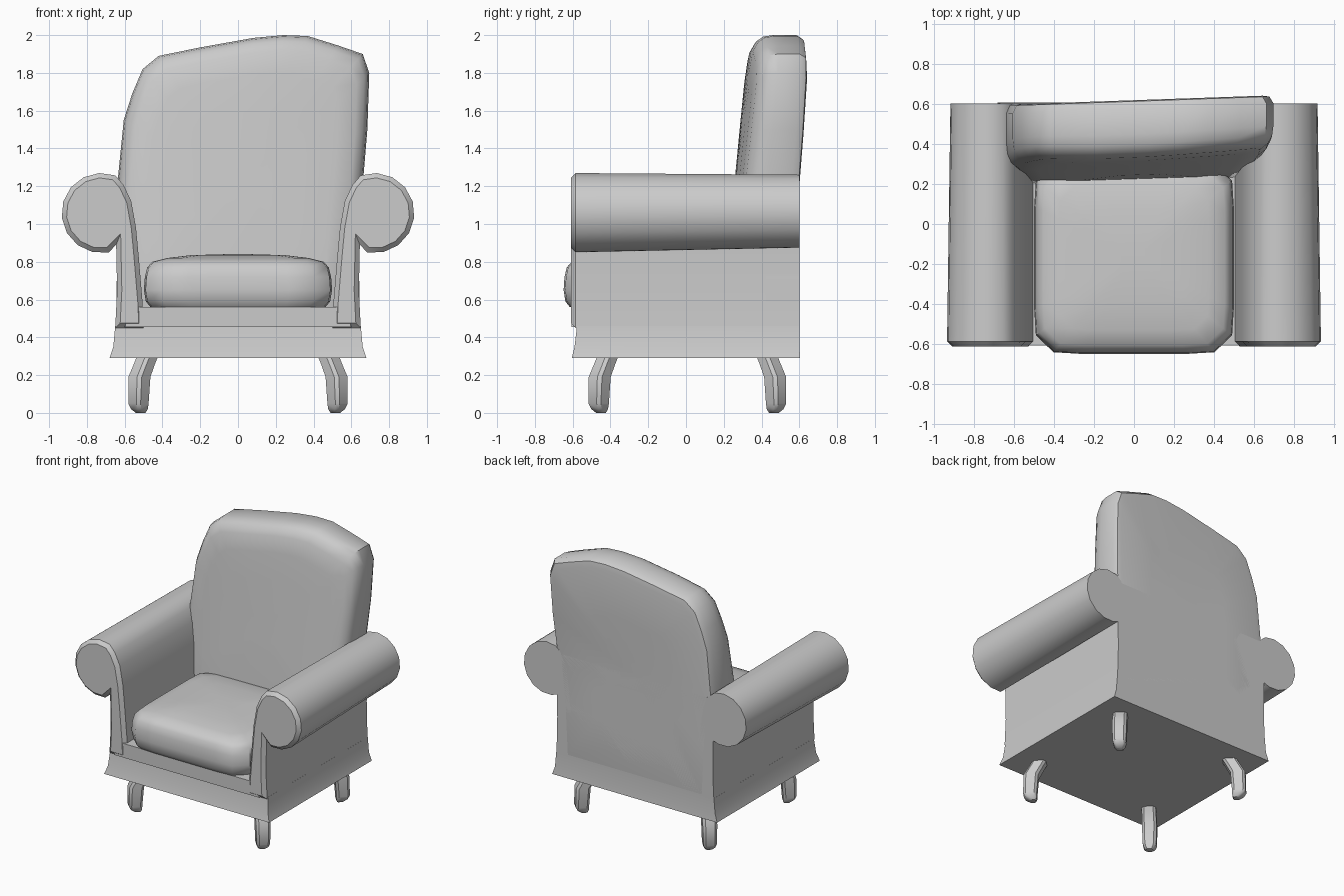
import bpy, bmesh, math
from math import sin, cos, radians, pi

if "Cube" in bpy.data.objects:
    bpy.data.objects.remove(bpy.data.objects["Cube"])


def loft(name, rings, mirror=False, chamfer=0.0, angle=40):
    """Skin a list of closed rings, cap both ends, optionally chamfer the first cap."""
    bm = bmesh.new()
    loops = [[bm.verts.new(p) for p in ring] for ring in rings]
    n = len(rings[0])
    for a, b in zip(loops, loops[1:]):
        for i in range(n):
            j = (i + 1) % n
            bm.faces.new((a[i], a[j], b[j], b[i]))
    first = bm.faces.new(loops[0])
    bm.faces.new(loops[-1][::-1])
    bmesh.ops.recalc_face_normals(bm, faces=bm.faces)
    if chamfer:
        bmesh.ops.inset_individual(bm, faces=[first], thickness=chamfer,
                                   depth=chamfer, use_even_offset=True)
    bmesh.ops.recalc_face_normals(bm, faces=bm.faces)
    mesh = bpy.data.meshes.new(name)
    bm.to_mesh(mesh)
    bm.free()
    ob = bpy.data.objects.new(name, mesh)
    bpy.context.collection.objects.link(ob)
    if mirror:
        ob.modifiers.new("Mirror", 'MIRROR')
    bpy.ops.object.select_all(action='DESELECT')
    ob.select_set(True)
    bpy.context.view_layer.objects.active = ob
    bpy.ops.object.shade_smooth_by_angle(angle=radians(angle))
    return ob


def rect(x, y0, y1, z):
    return [(-x, y0, z), (x, y0, z), (x, y1, z), (-x, y1, z)]


# Flared skirt, front rail with seat deck, rear panel
loft("skirt", [rect(0.68, -0.605, 0.605, 0.29), rect(0.66, -0.59, 0.6, 0.35),
               rect(0.65, -0.577, 0.6, 0.46)])
loft("seat_frame", [rect(0.6, -0.607, 0.59, 0.455), rect(0.56, -0.607, 0.59, 0.56)])
loft("rear_panel", [rect(0.645, 0.42, 0.6, 0.45), rect(0.64, 0.42, 0.6, 0.85),
                    rect(0.63, 0.42, 0.6, 1.2)])


# Rolled arms: scroll profile lofted front to back
def arm_profile(y, r, cz):
    pts = [(0.50, 0.45), (0.505, 0.58), (0.525, 0.82), (0.54, 0.98),
           (0.565, 1.12), (0.605, 1.205)]
    for i in range(10):
        a = radians(110 - i * 210 / 9)
        pts.append((0.93 - 0.208 + r * cos(a), cz + r * sin(a)))
    pts += [(0.645, 0.89), (0.64, 0.65), (0.65, 0.45)]
    return [(x, y, z) for x, z in pts]


loft("arms", [arm_profile(-0.585, 0.212, 1.058), arm_profile(0.6, 0.195, 1.066)],
     mirror=True, chamfer=0.025)

# Back cushion: lopsided arched outline, leaning and slightly twisted
outline = [(-0.60, 0.40), (-0.62, 0.80), (-0.64, 1.20), (-0.605, 1.55), (-0.56, 1.69),
           (-0.505, 1.82), (-0.42, 1.89), (-0.20, 1.935), (0.08, 1.985), (0.24, 2.0),
           (0.37, 1.995), (0.53, 1.945), (0.66, 1.90), (0.695, 1.80), (0.685, 1.5),
           (0.66, 1.20), (0.62, 0.80), (0.60, 0.40)]


def back_ring(s, t):
    ring = []
    for px, pz in outline:
        x, z = 0.03 + (px - 0.03) * s, 1.2 + (pz - 1.2) * s
        front = 0.26 + 0.1 * (z - 1.24) + 0.04 * (x / 0.65) ** 2 + 0.03 * x
        lean = max(0, min(z - 1.2, 0.5)) / 0.5
        rear = 0.6 + lean * 0.035 * (x + 0.5)
        ring.append((x, front + (rear - front) * t, z))
    return ring


loft("back_cushion", [back_ring(s, t) for s, t in (
    (0.15, 0), (0.5, 0), (0.75, 0), (0.9, 0.02), (0.96, 0.10), (0.99, 0.22),
    (1, 0.4), (1, 0.85), (0.97, 0.98), (0.92, 1), (0.5, 1), (0.15, 1))])


# Seat cushion: rounded square rings with a crowned top
def cushion_ring(s, z):
    ring = []
    for i in range(32):
        a = 2 * pi * (i + 0.5) / 32
        c, d = cos(a), sin(a)
        k = s / (abs(c) ** 9 + abs(d) ** 9) ** (1 / 9)
        ring.append((0.498 * c * k, -0.17 + 0.478 * d * k, z))
    return ring


loft("seat_cushion", [cushion_ring(s, z) for s, z in (
    (0.2, 0.56), (0.93, 0.56), (0.98, 0.59), (1, 0.65), (0.99, 0.72), (0.965, 0.77),
    (0.91, 0.80), (0.75, 0.82), (0.5, 0.835), (0.15, 0.84))])


# Splayed legs: chamfered square section turned 45 degrees
def leg_ring(x, y, z, h):
    c = h * 0.65
    sq = [(h, c), (c, h), (-c, h), (-h, c), (-h, -c), (-c, -h), (c, -h), (h, -c)]
    q = math.sqrt(0.5)
    return [(x + (u - v) * q, y + (u + v) * q, z) for u, v in sq]


for name, side, shift in (("front_legs", -1, 0.065), ("back_legs", 1, 0.05)):
    loft(name, [leg_ring(x, side * (x - shift), z, h) for x, z, h in (
        (0.475, 0.31, 0.048), (0.495, 0.26, 0.048), (0.522, 0.19, 0.05),
        (0.527, 0.05, 0.046), (0.522, 0.02, 0.038), (0.515, 0.0, 0.022))], mirror=True)
